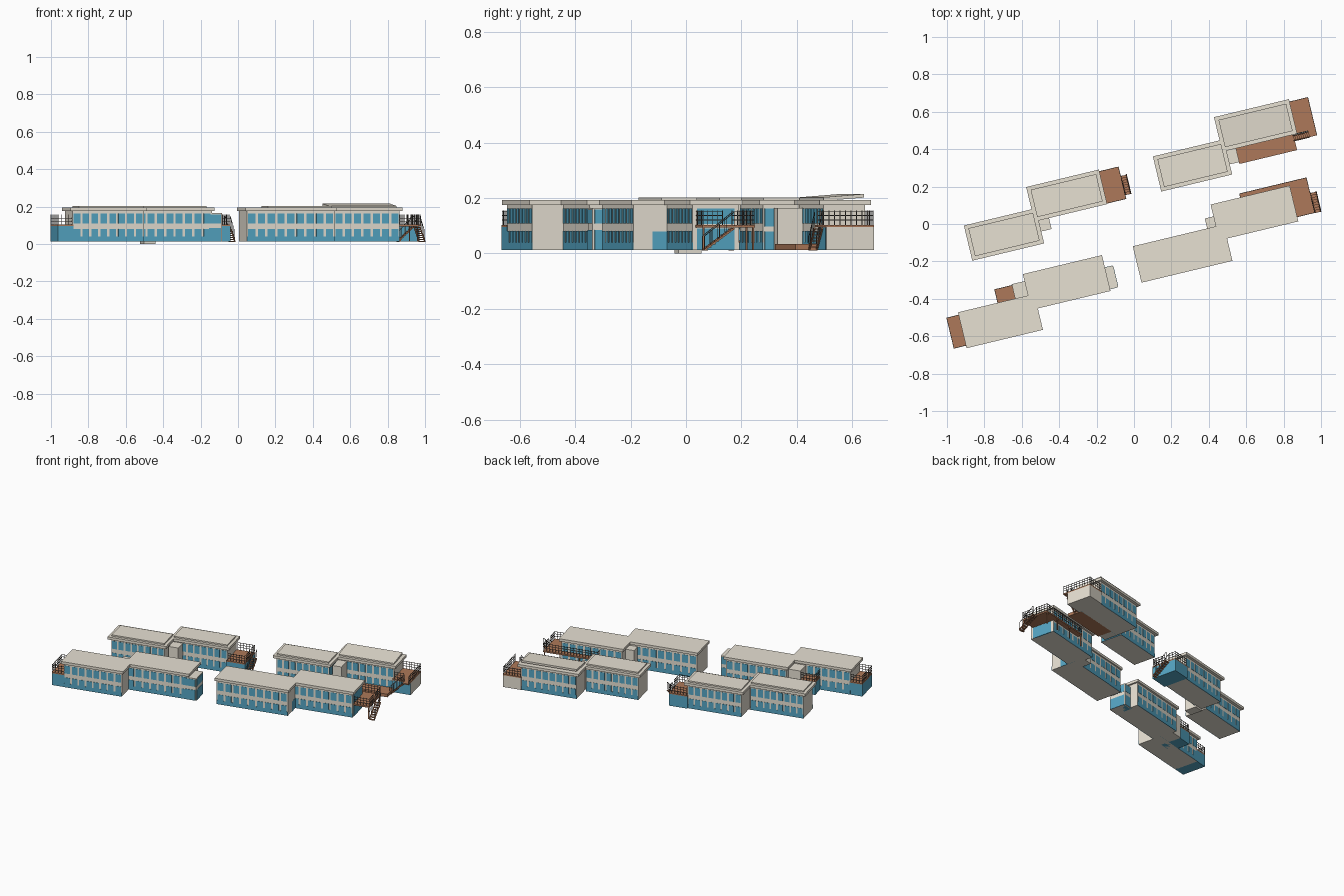
import bpy, bmesh, math
from mathutils import Matrix, Vector

if "Cube" in bpy.data.objects:
    bpy.data.objects.remove(bpy.data.objects["Cube"])

ANGLE = math.radians(13.5)
BASE, FLOOR, EAVE = 0.013, 0.103, 0.176


def material(name, rgb):
    m = bpy.data.materials.new(name)
    m.diffuse_color = (*rgb, 1)
    m.use_nodes = True
    m.node_tree.nodes["Principled BSDF"].inputs["Base Color"].default_value = m.diffuse_color
    return m


CREAM = material("cream", (0.80, 0.75, 0.65))
BLUE = material("blue", (0.09, 0.38, 0.55))
WOOD = material("wood", (0.42, 0.19, 0.10))
DARK = material("dark", (0.10, 0.09, 0.08))


def box(bm, u0, u1, v0, v1, z0, z1, slope=0.0):
    """Axis aligned box in local block coordinates, optionally sheared along v."""
    vs = bmesh.ops.create_cube(bm, size=1)["verts"]
    for p in vs:
        u = u0 + (p.co.x + 0.5) * (u1 - u0)
        v = v0 + (p.co.y + 0.5) * (v1 - v0)
        z = z0 + (p.co.z + 0.5) * (z1 - z0) + slope * (v - v0)
        p.co = (u, v, z)


def bar(bm, a, b, r=0.0012):
    """Thin square rod between two points."""
    a, b = Vector(a), Vector(b)
    d = b - a
    m = (Matrix.Translation((a + b) / 2) @ d.to_track_quat('Z', 'Y').to_matrix().to_4x4()
         @ Matrix.Diagonal((2 * r, 2 * r, d.length, 1)))
    bmesh.ops.create_cube(bm, size=1, matrix=m)


class Block:
    """One rotated block; its parts are drawn in local u, v, z."""

    def __init__(self, name, x, y):
        self.name = name
        self.m = Matrix.Translation((x, y, 0)) @ Matrix.Rotation(ANGLE, 4, 'Z')

    def part(self, name, mat, draw):
        bm = bmesh.new()
        draw(bm)
        me = bpy.data.meshes.new(name)
        bm.to_mesh(me)
        bm.free()
        me.materials.append(mat)
        ob = bpy.data.objects.new(f"{self.name}_{name}", me)
        ob.matrix_world = self.m
        bpy.context.collection.objects.link(ob)

    def boxes(self, name, mat, *items):
        self.part(name, mat, lambda bm: [box(bm, *i) for i in items])

    def building(self, length, width, over, raised, slope=0.0, count=8):
        hu, hv = length / 2, width / 2
        bu, bv = hu - over, hv - over
        self.boxes("walls", CREAM, (-bu, bu, -bv, bv, BASE, EAVE))
        # window rows and base strips on both long sides
        step = 2 * bu / count
        panes = []
        for s in (-1, 1):
            v0, v1 = sorted((s * (bv - 0.002), s * (bv + 0.0015)))
            panes.append((-bu, bu, v0, v1, BASE, 0.04))
            for i in range(count):
                u = -bu + step * i
                for z0, z1 in ((0.04, 0.081), (0.109, 0.163)):
                    panes.append((u + step * 0.13, u + step * 0.87, v0, v1, z0, z1))
        self.boxes("windows", BLUE, *panes)
        self.boxes("roof", CREAM, (-hu, hu, -hv, hv, EAVE, 0.194))
        if raised:
            e = 0.02
            self.boxes("raised_roof", CREAM, (-hu + e, hu - e, -hv + e, hv - e, 0.190, 0.203, slope))

    def railing(self, *pts):
        def draw(bm):
            for (ua, va), (ub, vb) in zip(pts, pts[1:]):
                for z in (0.121, 0.137, 0.152):
                    bar(bm, (ua, va, z), (ub, vb, z))
                n = max(1, round(math.hypot(ub - ua, vb - va) / 0.02))
                for i in range(n + 1):
                    u, v = ua + (ub - ua) * i / n, va + (vb - va) * i / n
                    bar(bm, (u, v, FLOOR), (u, v, 0.156))
        self.part("railing", DARK, draw)

    def deck(self, u0, u1, v0, v1, walls=None):
        """Wooden terrace, over a walled room when walls is given."""
        self.boxes("deck", WOOD, (u0, u1, v0, v1, FLOOR - 0.008, FLOOR))
        if walls:
            self.boxes("terrace_room", walls, (u0, u1, v0, v1, BASE, FLOOR - 0.008))

    def core(self, u0, u1, v0, v1, z0=BASE, glazed=False):
        self.boxes("link", CREAM, (u0, u1, v0, v1, z0, 0.165))
        if glazed:
            d = 0.0015
            self.boxes("link_windows", BLUE, *[
                b for a, c in ((BASE, 0.085), (0.109, 0.158)) for b in (
                    (u0, u1 + d, v0 + 0.008, v1 - 0.008, a, c),
                    (u0, u1 - 0.006, v0 - d, v1 + d, a, c))])

    def stair(self, a, b, side):
        """Flight from top a down to bottom b; side is the width vector."""
        n = 8
        a, b, w = (Vector((*p, 0)) for p in (a, b, side))
        a.z, b.z = FLOOR - 0.004, BASE

        def draw(bm):
            for i in range(n):
                p = a.lerp(b, (i + 0.1) / n)
                q = a.lerp(b, (i + 1.1) / n) + w
                box(bm, p.x, q.x, p.y, q.y, p.z - 0.012, p.z - 0.008)
            for s in (0, 1):
                bar(bm, a + w * s - Vector((0, 0, .008)), b + w * s, 0.003)
            bmesh.ops.recalc_face_normals(bm, faces=bm.faces)

        def rails(bm):
            up = Vector((0, 0, 0.05))
            for s in (0, 1):
                bar(bm, a + w * s + up, b + w * s + up)
                for i in range(5):
                    p = a.lerp(b, i / 4) + w * s
                    bar(bm, p, p + up)
        self.part("stair", WOOD, draw)
        self.part("stair_rails", DARK, rails)


# front left pair
k = Block("front_left_outer", -0.714, -0.519)
k.building(0.42, 0.197, 0.014, False)
k.deck(-0.277, -0.19, -0.085, 0.085, BLUE)
k.railing((-0.195, -0.083), (-0.275, -0.083), (-0.275, 0.083), (-0.195, 0.083))
k = Block("front_left_inner", -0.36, -0.313)
k.building(0.435, 0.197, 0.012, False)
k.deck(-0.385, -0.285, -0.09, 0.055, BLUE)
k.railing((-0.383, -0.08), (-0.383, 0.053), (-0.288, 0.053))
k.core(-0.288, -0.19, -0.06, 0.06)
k.core(0.19, 0.262, -0.088, 0.03, glazed=True)

# front right pair
k = Block("front_right_outer", 0.26, -0.158)
k.building(0.50, 0.2, 0.009, False, count=9)
k.boxes("end_panel", BLUE, (0.235, 0.243, -0.02, 0.09, BASE, 0.08))
k = Block("front_right_inner", 0.644, 0.059)
k.building(0.435, 0.197, 0.012, False)
k.core(-0.265, -0.19, -0.04, 0.033)
k.boxes("deck", WOOD, (0.2, 0.315, -0.075, 0.12, FLOOR - 0.01, FLOOR),
        (-0.055, 0.2, 0.08, 0.12, FLOOR - 0.01, FLOOR))
k.boxes("deck_posts", WOOD, *[(u, u + 0.006, v, v + 0.006, BASE, FLOOR - 0.01) for u, v in
        ((0.305, -0.072), (0.305, 0.112), (0.2, 0.112), (0.07, 0.112), (-0.05, 0.112))])
k.boxes("end_windows", BLUE, (0.2, 0.2075, -0.07, 0.07, BASE, 0.09), (0.2, 0.2075, -0.07, 0.07, 0.106, 0.163))
k.railing((0.21, -0.073), (0.313, -0.073), (0.313, 0.0))
k.railing((0.313, 0.035), (0.313, 0.118), (-0.053, 0.118), (-0.053, 0.09))
k.stair((0.315, 0.035), (0.315, -0.075), (0.032, 0))

# back left pair
k = Block("back_left_outer", -0.695, -0.056)
k.building(0.395, 0.193, 0.018, True)
k = Block("back_left_inner", -0.36, 0.152)
k.building(0.4, 0.19, 0.018, True)
k.core(-0.185, -0.12, -0.155, -0.07, 0.0)
k.deck(0.18, 0.306, -0.092, 0.086, BLUE)
k.railing((0.19, -0.09), (0.304, -0.09), (0.304, 0.0))
k.railing((0.304, 0.035), (0.304, 0.084), (0.19, 0.084))
k.stair((0.306, 0.035), (0.306, -0.07), (0.03, 0))

# back right pair
k = Block("back_right_outer", 0.313, 0.313)
k.building(0.39, 0.193, 0.018, True)
k.boxes("end_windows", BLUE, (0.17, 0.1785, -0.072, 0.072, BASE, 0.08), (0.17, 0.1785, -0.072, 0.072, 0.097, 0.163))
k = Block("back_right_inner", 0.65, 0.527)
k.building(0.412, 0.19, 0.018, True, slope=0.08)
k.core(-0.19, -0.13, -0.17, -0.07)
k.boxes("low_deck", WOOD, (-0.132, 0.185, -0.18, -0.075, BASE, 0.034))
k.deck(0.185, 0.308, -0.095, 0.082, CREAM)
k.boxes("stair_landing", WOOD, (0.265, 0.308, -0.128, -0.09, FLOOR - 0.008, FLOOR))
k.boxes("terrace_front_panel", BLUE, (0.19, 0.306, -0.0965, -0.09, BASE, 0.094))
k.railing((0.2, -0.093), (0.262, -0.093))
k.railing((0.306, -0.126), (0.306, 0.08), (0.19, 0.08))
k.stair((0.267, -0.128), (0.18, -0.128), (0, 0.028))
